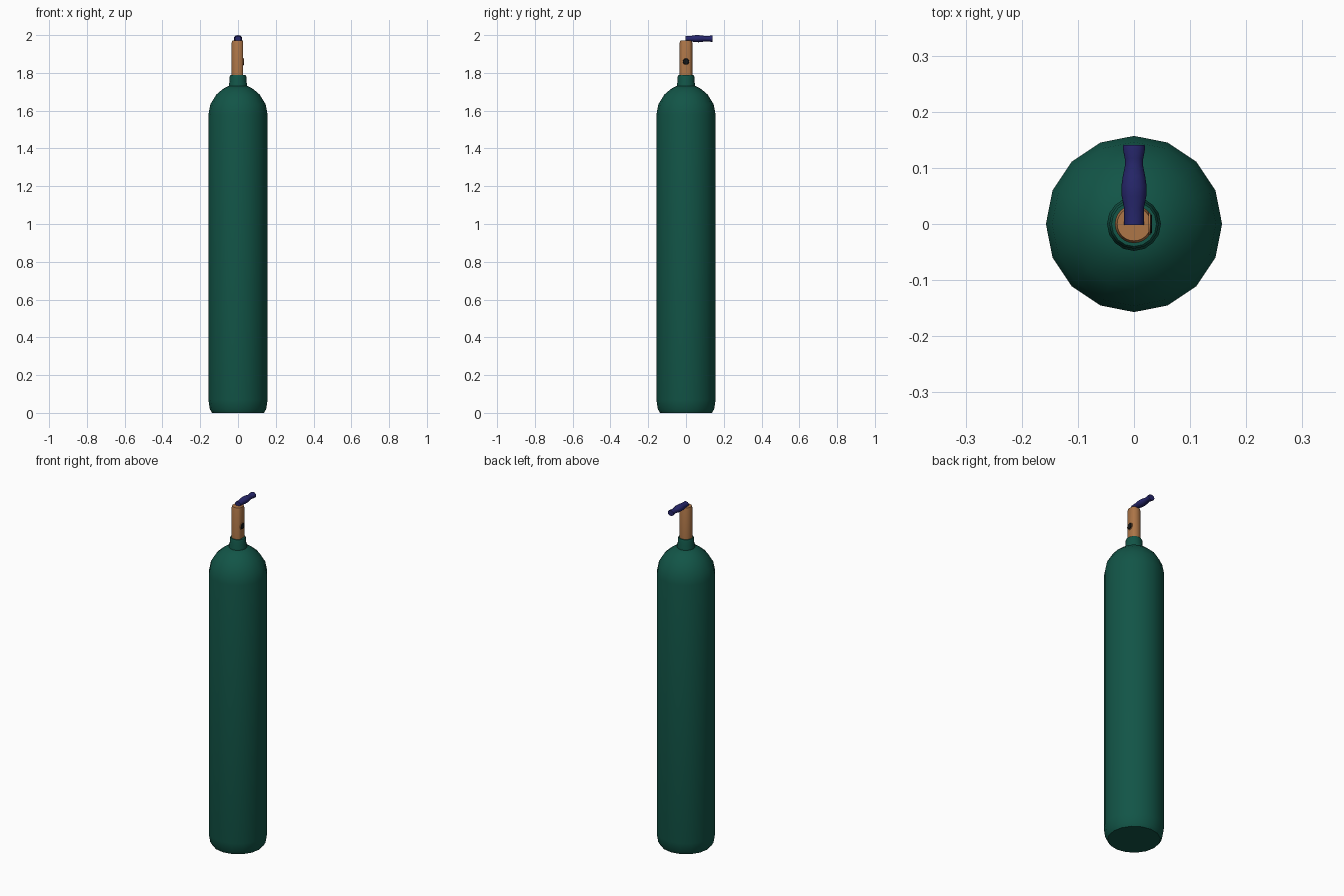
import bpy, bmesh, math
from mathutils import Matrix

if "Cube" in bpy.data.objects:
    bpy.data.objects.remove(bpy.data.objects["Cube"])


def material(name, rgb):
    m = bpy.data.materials.new(name)
    m.diffuse_color = (*rgb, 1)
    m.use_nodes = True
    m.node_tree.nodes["Principled BSDF"].inputs["Base Color"].default_value = m.diffuse_color
    return m


GREEN = material("dark green paint", (0.006, 0.09, 0.063))
COPPER = material("copper", (0.42, 0.18, 0.064))
BLUE = material("navy blue", (0.02, 0.02, 0.15))
BLACK = material("black rubber", (0.008, 0.008, 0.008))


def lathe(name, profile, sides, mat, matrix=Matrix(), angle=40, flat_x=None):
    """Closed solid of revolution from (radius, height) points; flat_x trims the +x side."""
    bm = bmesh.new()
    rings = []
    for r, z in profile:
        ring = []
        for i in range(sides):
            a = 2 * math.pi * i / sides
            ring.append(bm.verts.new((r * math.cos(a), r * math.sin(a), z)))
        rings.append(ring)
    for low, high in zip(rings, rings[1:]):
        for i in range(sides):
            j = (i + 1) % sides
            bm.faces.new((low[i], low[j], high[j], high[i]))
    bm.faces.new(rings[0][::-1])
    bm.faces.new(rings[-1])
    if flat_x is not None:
        cut = bmesh.ops.bisect_plane(bm, geom=bm.verts[:] + bm.edges[:] + bm.faces[:],
                                     plane_co=(flat_x, 0, 0), plane_no=(1, 0, 0), clear_outer=True)
        edges = [e for e in cut["geom_cut"] if isinstance(e, bmesh.types.BMEdge)]
        bmesh.ops.holes_fill(bm, edges=edges)
    bmesh.ops.transform(bm, matrix=matrix, verts=bm.verts)
    bmesh.ops.recalc_face_normals(bm, faces=bm.faces)
    mesh = bpy.data.meshes.new(name)
    bm.to_mesh(mesh)
    bm.free()
    mesh.materials.append(mat)
    ob = bpy.data.objects.new(name, mesh)
    bpy.context.collection.objects.link(ob)
    bpy.ops.object.select_all(action='DESELECT')
    ob.select_set(True)
    bpy.context.view_layer.objects.active = ob
    bpy.ops.object.shade_smooth_by_angle(angle=math.radians(angle))
    return ob


# Tank with rounded foot and domed shoulder
lathe("tank_body", [(0.137, 0), (0.149, 0.02), (0.157, 0.07), (0.157, 1.578), (0.146, 1.634),
                    (0.115, 1.685), (0.08, 1.715), (0.045, 1.733)], 16, GREEN)

# Neck collar
lathe("neck_collar", [(0.048, 1.725), (0.048, 1.742), (0.044, 1.755), (0.044, 1.78),
                      (0.04, 1.789)], 16, GREEN)

# Valve post, flattened on the outlet side
lathe("valve_post", [(0.034, 1.78), (0.034, 1.958), (0.03, 1.971)], 24, COPPER, flat_x=0.027)

# Outlet seal on the flat: short rim with a dark opening
face_x = Matrix.Translation((0.0265, 0, 1.86)) @ Matrix.Rotation(math.pi / 2, 4, 'Y')
lathe("outlet_rim", [(0.02, 0), (0.02, 0.003)], 16, COPPER, face_x)
lathe("outlet_seal", [(0.017, 0), (0.017, 0.004), (0.015, 0.006)], 16, BLACK, face_x)

# Contoured handle reaching towards the back
along_y = Matrix.Translation((0, 0, 1.981)) @ Matrix.Rotation(-math.pi / 2, 4, 'X') \
    @ Matrix.Diagonal((1, 0.84, 1, 1))
lathe("handle", [(0.0175, -0.002), (0.018, 0.03), (0.022, 0.05), (0.0225, 0.067), (0.02, 0.085),
                 (0.016, 0.105), (0.0165, 0.117), (0.02, 0.135), (0.019, 0.141)], 12, BLUE, along_y)
